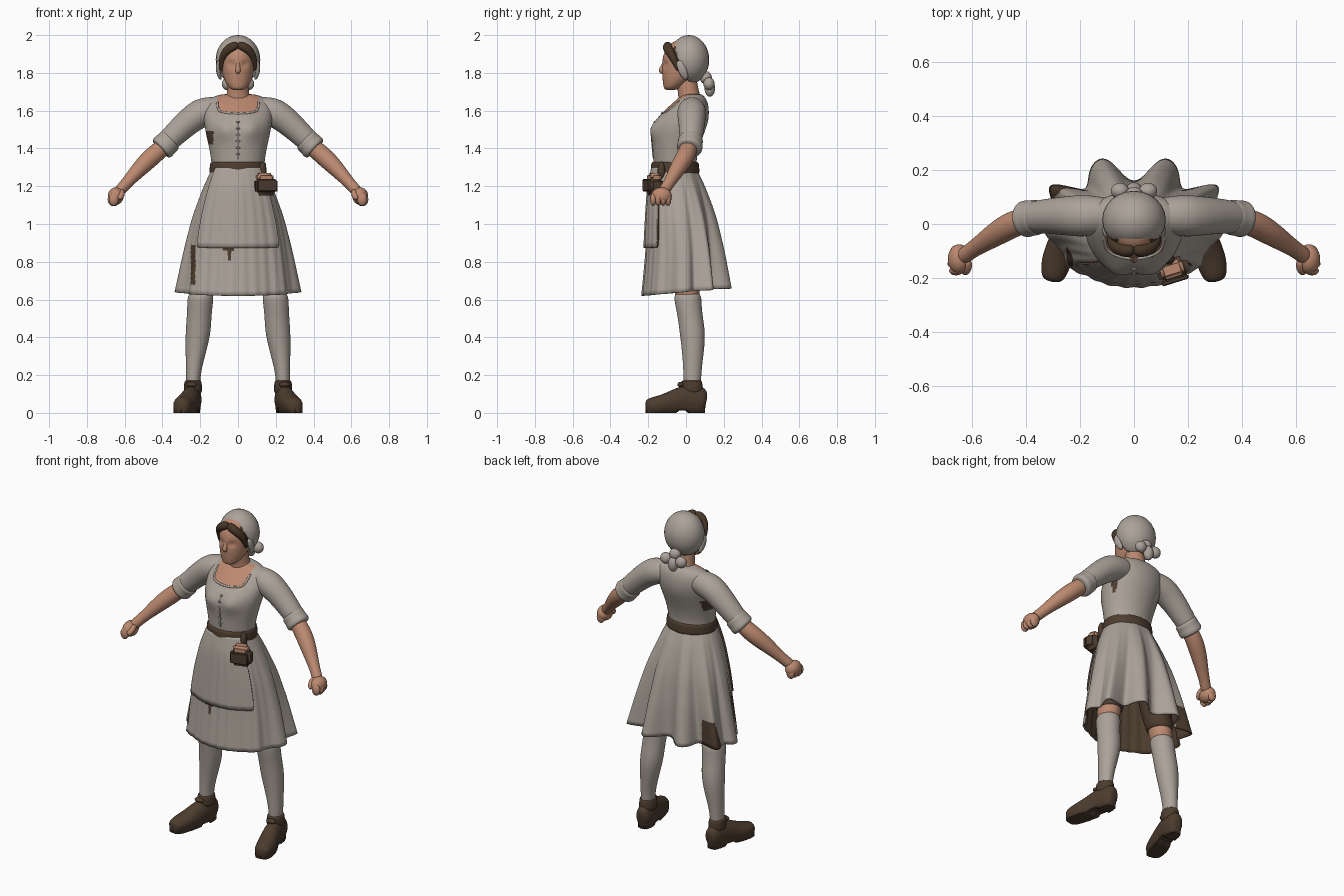
import bpy, bmesh, math
from mathutils import Vector, Matrix
from mathutils.bvhtree import BVHTree

if "Cube" in bpy.data.objects:
    bpy.data.objects.remove(bpy.data.objects["Cube"], do_unlink=True)


def material(name, rgb):
    m = bpy.data.materials.new(name)
    m.use_nodes = True
    m.diffuse_color = (*rgb, 1)
    m.node_tree.nodes["Principled BSDF"].inputs["Base Color"].default_value = (*rgb, 1)
    return m


CLOTH = material("undyed_cloth", (.41, .365, .32))
SKIN = material("skin", (.5, .25, .16))
LEATHER = material("brown_leather", (.075, .046, .028))
HAIR = material("brown_hair", (.065, .038, .022))


def finish(name, bm, mats, mirror=False, subdiv=0):
    """Turn a bmesh into a smooth object, with its subdivision applied."""
    mesh = bpy.data.meshes.new(name)
    bm.to_mesh(mesh)
    bm.free()
    ob = bpy.data.objects.new(name, mesh)
    bpy.context.collection.objects.link(ob)
    for m in mats:
        mesh.materials.append(m)
    if subdiv:
        mod = ob.modifiers.new("smooth", 'SUBSURF')
        mod.levels = mod.render_levels = subdiv
        graph = bpy.context.evaluated_depsgraph_get()
        ob.data = bpy.data.meshes.new_from_object(ob.evaluated_get(graph))
        ob.modifiers.clear()
    ob.data.shade_smooth()
    ob.data.set_sharp_from_angle(angle=math.radians(60))
    if mirror:
        ob.modifiers.new("mirror", 'MIRROR').use_mirror_merge = False
    return ob


def sheet(name, rows, mats, closed=True, caps=True, mirror=False, subdiv=2):
    """Skin a list of point rows."""
    bm = bmesh.new()
    grid = [[bm.verts.new(p) for p in row] for row in rows]
    n = len(rows[0])
    for a, b in zip(grid, grid[1:]):
        for i in range(n if closed else n - 1):
            j = (i + 1) % n
            bm.faces.new((a[i], a[j], b[j], b[i]))
    if caps:
        bm.faces.new(grid[0])
        bm.faces.new(grid[-1])
        bmesh.ops.recalc_face_normals(bm, faces=bm.faces)
    return finish(name, bm, mats, mirror, subdiv)


def loft(name, rings, mat, n=16, **kw):
    """Horizontal ellipses given as x, y, z, half width, half depth."""
    turn = [math.tau * i / n for i in range(n)]
    rows = [[(x + a * math.cos(t), y + b * math.sin(t), z) for t in turn]
            for x, y, z, a, b in rings]
    return sheet(name, rows, [mat], **kw)


def limb(name, path, mat, n=12, up=(0, 1, 0), **kw):
    """Tube across a path of x, y, z, radius and optional second radius."""
    pts = [Vector(p[:3]) for p in path]
    rows = []
    for i, p in enumerate(path):
        t = (pts[min(i + 1, len(pts) - 1)] - pts[max(i - 1, 0)]).normalized()
        u = t.cross(Vector(up)).normalized()
        v = u.cross(t)
        turn = [math.tau * k / n for k in range(n)]
        rows.append([pts[i] + u * p[3] * math.cos(k) + v * p[-1] * math.sin(k) for k in turn])
    return sheet(name, rows, [mat], **kw)


def blob(name, places, size, mat, mirror=False):
    bm = bmesh.new()
    for c in places:
        m = Matrix.Translation(c) @ Matrix.Diagonal((*size, 1))
        bmesh.ops.create_uvsphere(bm, u_segments=24, v_segments=16, radius=1, matrix=m)
    return finish(name, bm, [mat], mirror)


def paint(ob, mat, rule):
    ob.data.materials.append(mat)
    k = len(ob.data.materials) - 1
    for f in ob.data.polygons:
        if rule(*f.center):
            f.material_index = k


def press(ob, x, z, wide, high, depth):
    """Push a mirrored pair of soft dents into the front."""
    for v in ob.data.vertices:
        if v.co.y < -.04:
            d = ((abs(v.co.x) - x) / wide) ** 2 + ((v.co.z - z) / high) ** 2
            v.co.y += depth * math.exp(-d)


def cut(ob, planes):
    bm = bmesh.new()
    bm.from_mesh(ob.data)
    for co, no, clear in planes:
        geom = bm.verts[:] + bm.edges[:] + bm.faces[:]
        bmesh.ops.bisect_plane(bm, geom=geom, plane_co=co, plane_no=no, clear_outer=clear)
    bm.to_mesh(ob.data)
    bm.free()


# Bodice with a square scooped neckline
bodice = loft("bodice", [(0, -.05, 1.27, .14, .115), (0, -.06, 1.32, .14, .113),
    (0, -.055, 1.4, .153, .122), (0, -.045, 1.48, .172, .142), (0, -.027, 1.54, .182, .147),
    (0, .004, 1.6, .188, .12), (0, .027, 1.65, .172, .088), (0, .035, 1.68, .125, .06),
    (0, .035, 1.69, .06, .04)], CLOTH, n=24)
press(bodice, .07, 1.5, .05, .05, -.018)
cut(bodice, [((s * .108, 0, 0), (1, 0, 0), False) for s in (-1, 1)]
    + [((0, 0, 1.588), (0, 0, 1), False), ((0, .02, 0), (0, 1, 0), False)])
paint(bodice, SKIN, lambda x, y, z: abs(x) < .108 and z > 1.588 and y < .02)
paint(bodice, LEATHER, lambda x, y, z: (x < -.13 and 1.42 < z < 1.5 and y < .06)
      or (x > .15 and y > 0 and 1.46 < z < 1.52))

# Neckline trim and front lacing laid on the bodice
tree = BVHTree.FromPolygons([v.co for v in bodice.data.vertices],
                            [p.vertices for p in bodice.data.polygons])


def on_front(x, z):
    hit = tree.ray_cast(Vector((x, -1, z)), Vector((0, 1, 0)))[0]
    return hit or Vector((x, -.1, z))


trim = [(-.11, 1.655), (-.109, 1.62), (-.1, 1.593), (-.05, 1.586), (0, 1.584),
        (.05, 1.586), (.1, 1.593), (.109, 1.62), (.11, 1.655)]
limb("neckline_trim", [(*on_front(x, z), .007) for x, z in trim], CLOTH, n=8)
blob("lacing", [on_front(0, 1.37 + .034 * i) for i in range(6)], (.012, .005, .005), CLOTH)
limb("front_seam", [(*on_front(0, 1.34 + .04 * i), .004) for i in range(6)], CLOTH, n=8)

# Skirt surface shared by the skirt and the apron: height, half width, front, back
PROFILE = [(1.3, .135, -.172, .055), (1.2, .18, -.195, .1), (1.05, .235, -.205, .15),
           (.85, .28, -.215, .185), (.6, .325, -.24, .212)]


def skirt_point(phi, z, out=0):
    for p, q in zip(PROFILE, PROFILE[1:]):
        if z >= q[0]:
            break
    f = (p[0] - z) / (p[0] - q[0])
    rx, front, back = [a + (b - a) * f for a, b in zip(p[1:], q[1:])]
    t = (1.3 - z) / .66
    c, s = math.cos(phi), math.sin(phi)
    turn = min(phi, math.tau - phi)
    fold = -.23 * t * ((1 + c) / 2) ** 1.2 * math.cos(10 * turn)
    fold += .014 * math.cos(27 * phi) * min(1, 3 * t)
    if c < 0:
        c = -abs(c) ** .75
    mid, ry = (front + back) / 2, (back - front) / 2
    return Vector(((rx + out) * s * (1 + .17 * c * t) * (1 + fold * .6),
                   mid + (ry + out) * c * (1 + fold), z + .02 * t * c))


around = [math.tau * i / 108 for i in range(108)]
levels = [1.3, 1.25, 1.2, 1.12, 1.03, .94, .85, .74, .64]
skirt = sheet("skirt", [[skirt_point(a, z) for a in around] for z in levels],
              [CLOTH], caps=False)
paint(skirt, LEATHER, lambda x, y, z: (y < 0 and (
    (-.25 < x < -.225 and .69 < z < .88) or (-.08 < x < -.02 and .85 < z < .9)
    or (-.055 < x < -.035 and .815 < z < .9)))
    or (x < -.2 and z < .8 and abs(y - .125) < .04 - .2 * max(0, z - .65)))
lining = skirt.modifiers.new("lining", 'SOLIDIFY')
lining.thickness, lining.offset, lining.material_offset = .008, -1, 1

# Apron with a worn dark edge
span = [math.radians(124 + 4 * i) for i in range(29)]
apron = sheet("apron", [[skirt_point(a, z, .012) for a in span]
              for z in (1.3, 1.25, 1.2, 1.1, 1, .885)],
              [CLOTH, LEATHER], closed=False, caps=False)
edge = apron.modifiers.new("thickness", 'SOLIDIFY')
edge.thickness, edge.material_offset_rim = .012, 1

# Belt and open pouch
loft("belt", [(0, -.058, z, r, r - .022) for z, r in
     ((1.262, .145), (1.27, .154), (1.3, .151), (1.325, .149), (1.332, .138))], LEATHER, n=24)


def box(name, place, size, mat):
    bm = bmesh.new()
    m = Matrix.Translation(place) @ Matrix.Rotation(.3, 4, 'Z') @ Matrix.Diagonal((*size, 1))
    bmesh.ops.create_cube(bm, size=1, matrix=m)
    bmesh.ops.bevel(bm, geom=bm.edges[:], offset=min(size) * .25, segments=3, affect='EDGES')
    return finish(name, bm, [mat])


box("pouch", (.145, -.17, 1.2), (.12, .085, .1), LEATHER)
box("pouch_flap", (.152, -.208, 1.205), (.105, .018, .065), LEATHER)
box("pouch_contents", (.14, -.168, 1.245), (.088, .06, .05), SKIN)
blob("pouch_loop", [(.13, -.13, 1.28)], (.02, .02, .05), LEATHER)

# Sleeves with rolled cuffs, forearms and fists
limb("sleeves", [(.07, .033, 1.61, .06), (.13, .032, 1.605, .072), (.19, .03, 1.592, .08),
     (.24, .03, 1.56, .075), (.3, .03, 1.508, .068), (.37, .025, 1.44, .061),
     (.39, .02, 1.42, .055)], CLOTH, n=16, mirror=True)
limb("cuffs", [(.35, .025, 1.452, .055), (.358, .025, 1.445, .069), (.38, .022, 1.425, .066),
     (.392, .02, 1.412, .07), (.408, .018, 1.398, .069), (.412, .017, 1.394, .05)],
     CLOTH, n=16, mirror=True)
limb("forearms", [(.36, .025, 1.44, .045), (.44, .005, 1.37, .052), (.5, -.03, 1.315, .049),
     (.56, -.07, 1.25, .037), (.605, -.1, 1.2, .03), (.645, -.13, 1.155, .034)],
     SKIN, mirror=True)
blob("fists", [(.647, -.13, 1.148)], (.042, .055, .046), SKIN, mirror=True)
blob("fingers", [(.664 - .006 * abs(i - 1), -.173 + .026 * i, 1.13) for i in range(4)],
     (.026, .017, .034), SKIN, mirror=True)
limb("thumbs", [(.615, -.13, 1.18, .016), (.615, -.165, 1.155, .019), (.63, -.185, 1.13, .014)],
     SKIN, up=(0, 0, 1), mirror=True)

# Breeches, bare knees and stockings
loft("breeches", [(.12, 0, .95, .085, .09), (.155, 0, .8, .085, .09), (.182, .005, .7, .078, .08),
     (.187, .005, .67, .074, .077)], LEATHER, mirror=True)
loft("knees", [(.18, .005, .72, .068, .072), (.19, .005, .67, .068, .072),
     (.2, .008, .58, .06, .062)], SKIN, mirror=True)
loft("stockings", [(.195, .008, .645, .069, .074), (.2, .01, .59, .07, .073),
     (.206, .022, .51, .066, .067), (.211, .036, .42, .069, .07), (.226, .037, .3, .052, .056),
     (.238, .033, .2, .038, .047), (.238, .033, .1, .038, .047)], CLOTH, mirror=True)

# Shoes with a flat sole, a low heel and an ankle collar
shoes = limb("shoes", [(.235, .11, .065, .03, .045), (.237, .085, .07, .044, .07),
    (.24, .04, .07, .05, .08), (.25, -.02, .07, .051, .075), (.266, -.075, .055, .055, .062),
    (.285, -.13, .045, .058, .05), (.298, -.185, .04, .05, .042), (.303, -.215, .038, .032, .03)],
    LEATHER, n=16, up=(0, 0, 1), mirror=True)
for v in shoes.data.vertices:
    if v.co.z < .03:
        v.co.z = .012 if -.05 < v.co.y < .01 else 0
loft("shoe_collars", [(.238, .033, .09, .05, .062), (.238, .03, .14, .049, .06),
     (.239, .03, .172, .046, .056), (.239, .03, .17, .036, .045)], LEATHER, mirror=True)
blob("shoe_ties", [(.246, -.028, .15)], (.03, .018, .014), LEATHER, mirror=True)

# Neck and head, with the eye sockets pressed in
loft("neck", [(0, .025, 1.62, .085, .07), (0, .02, 1.67, .064, .06), (0, .008, 1.72, .056, .056),
     (0, 0, 1.8, .055, .055)], SKIN)
head = loft("head", [(0, -.082, 1.708, .03, .03), (0, -.07, 1.725, .052, .05),
    (0, -.047, 1.76, .073, .077), (0, -.022, 1.8, .085, .106), (0, -.016, 1.85, .09, .111),
    (0, -.01, 1.9, .09, .113), (0, 0, 1.95, .076, .092), (0, 0, 1.975, .04, .05)], SKIN, n=24)
press(head, .036, 1.845, .02, .014, .012)
limb("nose", [(0, -.112, 1.865, .009), (0, -.122, 1.835, .011), (0, -.136, 1.812, .015),
     (0, -.12, 1.797, .012)], SKIN)
blob("lips", [(0, -.113, 1.765)], (.024, .009, .009), SKIN)

# Parted hair under a cloth cap with a tied knot at the nape
blob("hair", [(0, -.004, 1.885)], (.1, .1, .095), HAIR)
limb("hair_sweep", [(-.004, -.094, 1.95, .022), (.035, -.102, 1.938, .026),
     (.066, -.086, 1.912, .025), (.083, -.064, 1.875, .02), (.088, -.05, 1.835, .013),
     (.088, -.04, 1.81, .008)], HAIR, mirror=True)
cap = blob("cap", [(0, .015, 1.87)], (.118, .108, .13), CLOTH)
cut(cap, [((0, -.08, 1.96), (0, -.22, -.1), True)])
hem = cap.modifiers.new("hem", 'SOLIDIFY')
hem.thickness, hem.offset = .01, -1
limb("cap_flaps", [(.098, -.035, 1.87, .012, .02), (.108, -.025, 1.83, .012, .024),
     (.102, -.01, 1.79, .012, .022), (.09, .005, 1.765, .008, .012)], CLOTH, mirror=True)
blob("cap_knot", [(0, .105, 1.775)], (.034, .032, .034), CLOTH)
blob("cap_bow", [(.052, .122, 1.742)], (.034, .03, .034), CLOTH, mirror=True)
blob("cap_tail", [(0, .126, 1.718)], (.03, .028, .044), CLOTH)
